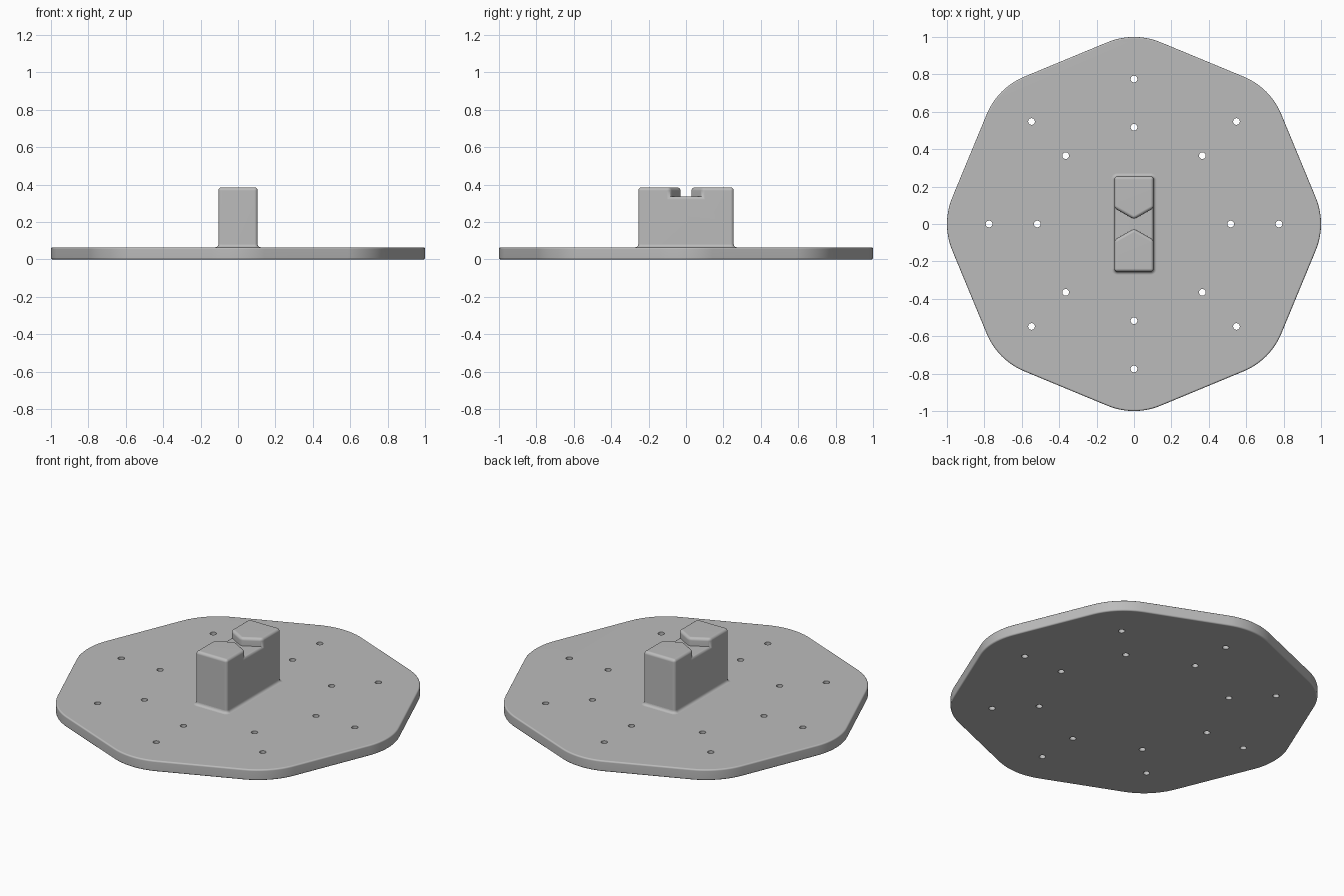
import bpy, bmesh, math
from mathutils import Vector

if "Cube" in bpy.data.objects:
    bpy.data.objects.remove(bpy.data.objects["Cube"], do_unlink=True)

PLATE_TOP = 0.065
HALF_X, HALF_Y, EDGE_R = 0.105, 0.255, 0.017

grey = bpy.data.materials.new("plain grey")
grey.use_nodes = True
colour = (0.5, 0.5, 0.5, 1)
grey.diffuse_color = colour
grey.node_tree.nodes["Principled BSDF"].inputs["Base Color"].default_value = colour


def make_object(name, bm):
    bmesh.ops.recalc_face_normals(bm, faces=bm.faces)
    mesh = bpy.data.meshes.new(name)
    bm.to_mesh(mesh)
    bm.free()
    obj = bpy.data.objects.new(name, mesh)
    bpy.context.collection.objects.link(obj)
    mesh.materials.append(grey)
    return obj


def finish(obj):
    bpy.ops.object.select_all(action='DESELECT')
    obj.select_set(True)
    bpy.context.view_layer.objects.active = obj
    bpy.ops.object.shade_smooth_by_angle(angle=math.radians(40))
    weighted = obj.modifiers.new("even shading", 'WEIGHTED_NORMAL')
    weighted.keep_sharp = True


def rounded_outline(corners, radius, steps):
    """Round every corner of a counter-clockwise convex polygon."""
    points = []
    for i, corner in enumerate(corners):
        d_in = (corner - corners[i - 1]).normalized()
        d_out = (corners[(i + 1) % len(corners)] - corner).normalized()
        turn = d_in.angle(d_out)
        start = corner - d_in * radius * math.tan(turn / 2)
        normal = Vector((d_in.y, -d_in.x))
        centre = start - normal * radius
        a0 = math.atan2(normal.y, normal.x)
        for k in range(steps + 1):
            a = a0 + turn * k / steps
            points.append(centre + radius * Vector((math.cos(a), math.sin(a))))
    return points


def loft(bm, loops, caps):
    """Skin a stack of (outline, height) loops."""
    rings = [[bm.verts.new((p.x, p.y, z)) for p in pts] for pts, z in loops]
    for low, high in zip(rings, rings[1:]):
        for i in range(len(low)):
            bm.faces.new((low[i - 1], low[i], high[i], high[i - 1]))
    if caps:
        bm.faces.new(rings[0][::-1])
        bm.faces.new(rings[-1])


# Octagonal plate with wide rounded corners and softened rims
def plate_outline(inset):
    radius = 0.37 - inset
    corner_dist = 0.63 + radius / math.cos(math.pi / 8)
    corners = [corner_dist * Vector((math.cos(i * math.pi / 4), math.sin(i * math.pi / 4)))
               for i in range(8)]
    return rounded_outline(corners, radius, 12)


rim = 0.009
loops = []
for k in range(4):
    a = math.pi / 2 * k / 3
    loops.append((plate_outline(rim * (1 - math.sin(a))), rim * (1 - math.cos(a))))
loops += [(pts, PLATE_TOP - z) for pts, z in reversed(loops)]
bm = bmesh.new()
loft(bm, loops, True)
plate = make_object("base_plate", bm)

# Two rings of through holes
bm = bmesh.new()
for ring in (0.517, 0.775):
    for i in range(8):
        a = i * math.pi / 4
        made = bmesh.ops.create_cone(bm, cap_ends=True, segments=20,
                                     radius1=0.018, radius2=0.018, depth=0.3)
        bmesh.ops.translate(bm, verts=made["verts"],
                            vec=(ring * math.cos(a), ring * math.sin(a), 0))
cutter = make_object("hole_cutter", bm)
cutter.hide_render = True
cut = plate.modifiers.new("holes", 'BOOLEAN')
cut.operation = 'DIFFERENCE'
cut.solver = 'EXACT'
cut.object = cutter
bpy.context.view_layer.objects.active = plate
bpy.ops.object.modifier_apply(modifier=cut.name)
bpy.data.objects.remove(cutter, do_unlink=True)
finish(plate)

# Upright block: floor of the notch first, then the two pointed halves
FLOOR, TOP, TIP, SIDE = 0.337, 0.385, 0.025, 0.085
bm = bmesh.new()


def half(s):
    pts = [(-HALF_X, s * HALF_Y), (-HALF_X, s * SIDE), (0, s * TIP),
           (HALF_X, s * SIDE), (HALF_X, s * HALF_Y)]
    verts = [bm.verts.new((x, y, PLATE_TOP - 0.01)) for x, y in pts]
    bm.faces.new(verts if s > 0 else verts[::-1])
    return verts


back, front = half(1), half(-1)
bm.faces.new(front[1:4] + back[3:0:-1])
bottom = list(bm.faces)


def raise_faces(faces, height):
    made = bmesh.ops.extrude_face_region(bm, geom=faces)["geom"]
    for v in [g for g in made if isinstance(g, bmesh.types.BMVert)]:
        v.co.z = height
    return [g for g in made if isinstance(g, bmesh.types.BMFace)]


tops = raise_faces(bottom, FLOOR)
halves = [f for f in tops if len(f.verts) == 5]
raise_faces(halves, TOP)
bmesh.ops.delete(bm, geom=[f for f in halves if f.is_valid], context='FACES_ONLY')
bmesh.ops.recalc_face_normals(bm, faces=bm.faces)
bmesh.ops.dissolve_limit(bm, angle_limit=0.02, verts=bm.verts, edges=bm.edges)
bmesh.ops.recalc_face_normals(bm, faces=bm.faces)

# Round the outer edges, leaving the inner corners crisp
outer = [e for e in bm.edges if len(e.link_faces) == 2
         and e.calc_face_angle_signed(0) > 0.3
         and max(v.co.z for v in e.verts) > 0.1]
bmesh.ops.bevel(bm, geom=outer, offset=EDGE_R, offset_type='OFFSET', segments=4,
                profile=0.5, affect='EDGES', clamp_overlap=True)
finish(make_object("notched_block", bm))

# Concave fillet where the block meets the plate
fillet = 0.016
loops = []
for k in range(6):
    a = math.pi / 2 * k / 5
    grow = fillet * (1 - math.sin(a))
    x, y = HALF_X + grow, HALF_Y + grow
    corners = [Vector(c) for c in ((-x, -y), (x, -y), (x, y), (-x, y))]
    loops.append((rounded_outline(corners, EDGE_R + grow, 5),
                  PLATE_TOP + fillet * (1 - math.cos(a))))
bm = bmesh.new()
loft(bm, loops, False)
finish(make_object("block_fillet", bm))
